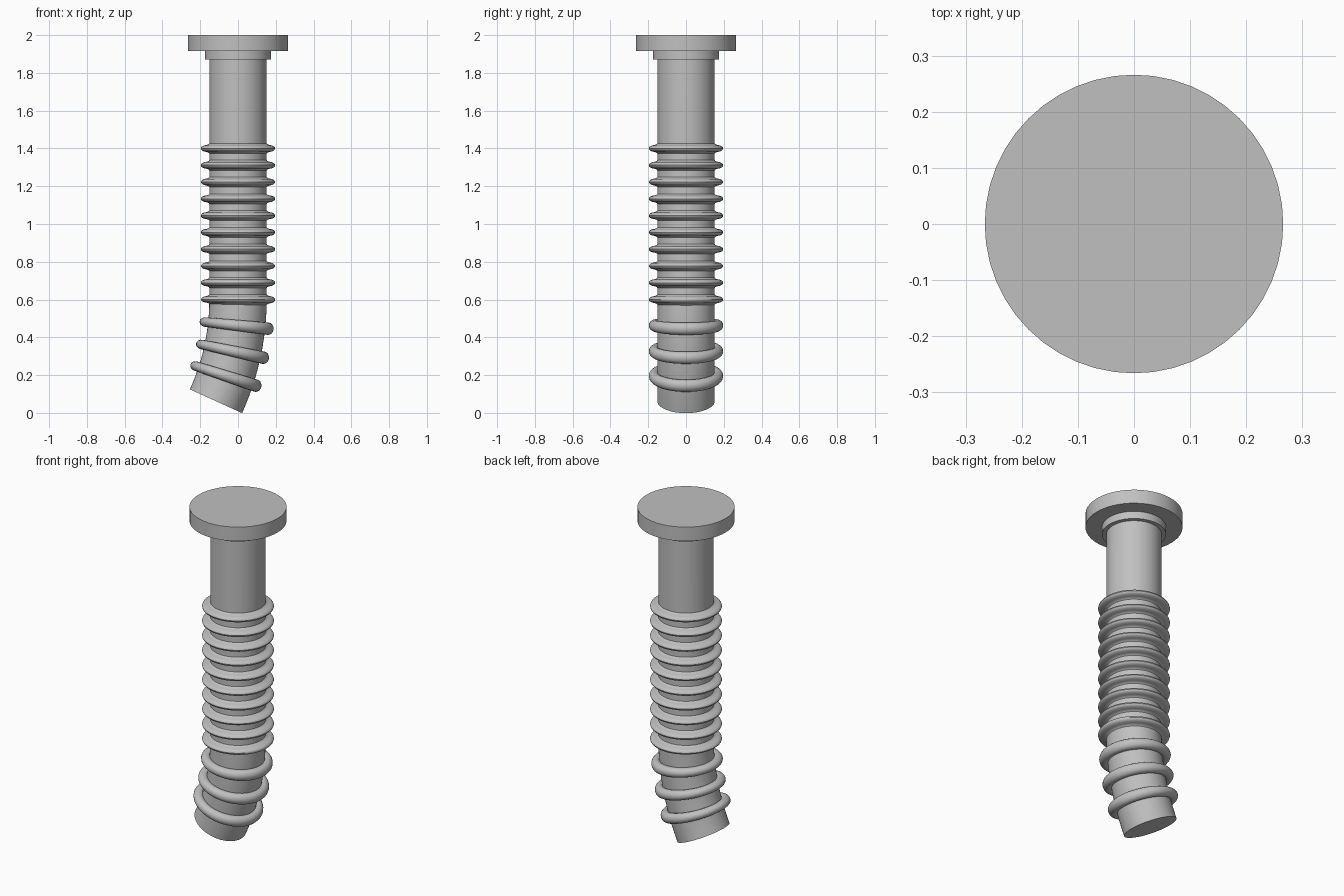
import bpy, bmesh, math

cube = bpy.data.objects.get("Cube")
if cube:
    bpy.data.objects.remove(cube, do_unlink=True)

SIDES = 48
SHAFT_R = 0.152
BEND_Z = 0.6       # height where the shaft starts to bend
BEND_RADIUS = 1.3

grey = bpy.data.materials.new("plain_grey")
grey.use_nodes = True
colour = (0.53, 0.53, 0.53, 1)
grey.diffuse_color = colour
grey.node_tree.nodes["Principled BSDF"].inputs["Base Color"].default_value = colour


def bend(x, y, z):
    """Curve everything below BEND_Z towards -x along a circular arc."""
    if z >= BEND_Z:
        return x, y, z
    a = (BEND_Z - z) / BEND_RADIUS
    r = BEND_RADIUS + x
    return r * math.cos(a) - BEND_RADIUS, y, BEND_Z - r * math.sin(a)


def lathe(name, profile, closed=False, caps=True):
    """Spin (radius, height) points around the bent centre line."""
    bm = bmesh.new()
    rows = []
    for r, z in profile:
        angles = [math.tau * i / SIDES for i in range(SIDES)]
        rows.append([bm.verts.new(bend(r * math.cos(a), r * math.sin(a), z)) for a in angles])
    pairs = list(zip(rows, rows[1:]))
    if closed:
        pairs.append((rows[-1], rows[0]))
    for low, high in pairs:
        for i in range(SIDES):
            j = (i + 1) % SIDES
            bm.faces.new((low[i], low[j], high[j], high[i]))
    if caps and not closed:
        bm.faces.new(rows[0][::-1])
        bm.faces.new(rows[-1])
    bmesh.ops.recalc_face_normals(bm, faces=bm.faces)
    mesh = bpy.data.meshes.new(name)
    bm.to_mesh(mesh)
    bm.free()
    mesh.materials.append(grey)
    obj = bpy.data.objects.new(name, mesh)
    bpy.context.collection.objects.link(obj)
    bpy.ops.object.select_all(action="DESELECT")
    obj.select_set(True)
    bpy.context.view_layer.objects.active = obj
    bpy.ops.object.shade_smooth_by_angle(angle=math.radians(35))
    return obj


# Head and collar
lathe("head", [(0.266, 1.915), (0.266, 2.0)])
lathe("collar", [(0.176, 1.87), (0.176, 1.916)])

# Shaft, with extra rows through the bend
END = 0.045
rows = [END + (BEND_Z - END) * i / 12 for i in range(13)] + [1.872]
lathe("shaft", [(SHAFT_R, z) for z in rows])

# Thin ribs with a small fillet at the root
half = [(0.151, 0.028), (0.156, 0.022), (0.168, 0.018), (0.18, 0.016), (0.19, 0.011), (0.195, 0.006)]
rib = [(r, -h) for r, h in half] + [(0.197, 0)] + [(r, h) for r, h in reversed(half)]
for n in range(10):
    z = 1.4 - n * 0.8 / 9
    lathe(f"thin_rib_{n + 1}", [(r, z + h) for r, h in rib], caps=False)

# Thick rounded ribs on the bent end
for n, z in enumerate((0.463, 0.325, 0.189)):
    tube = 0.029
    ring = [(0.168 + tube * math.cos(math.tau * k / 16), z + tube * math.sin(math.tau * k / 16))
            for k in range(16)]
    lathe(f"thick_rib_{n + 1}", ring, closed=True)
